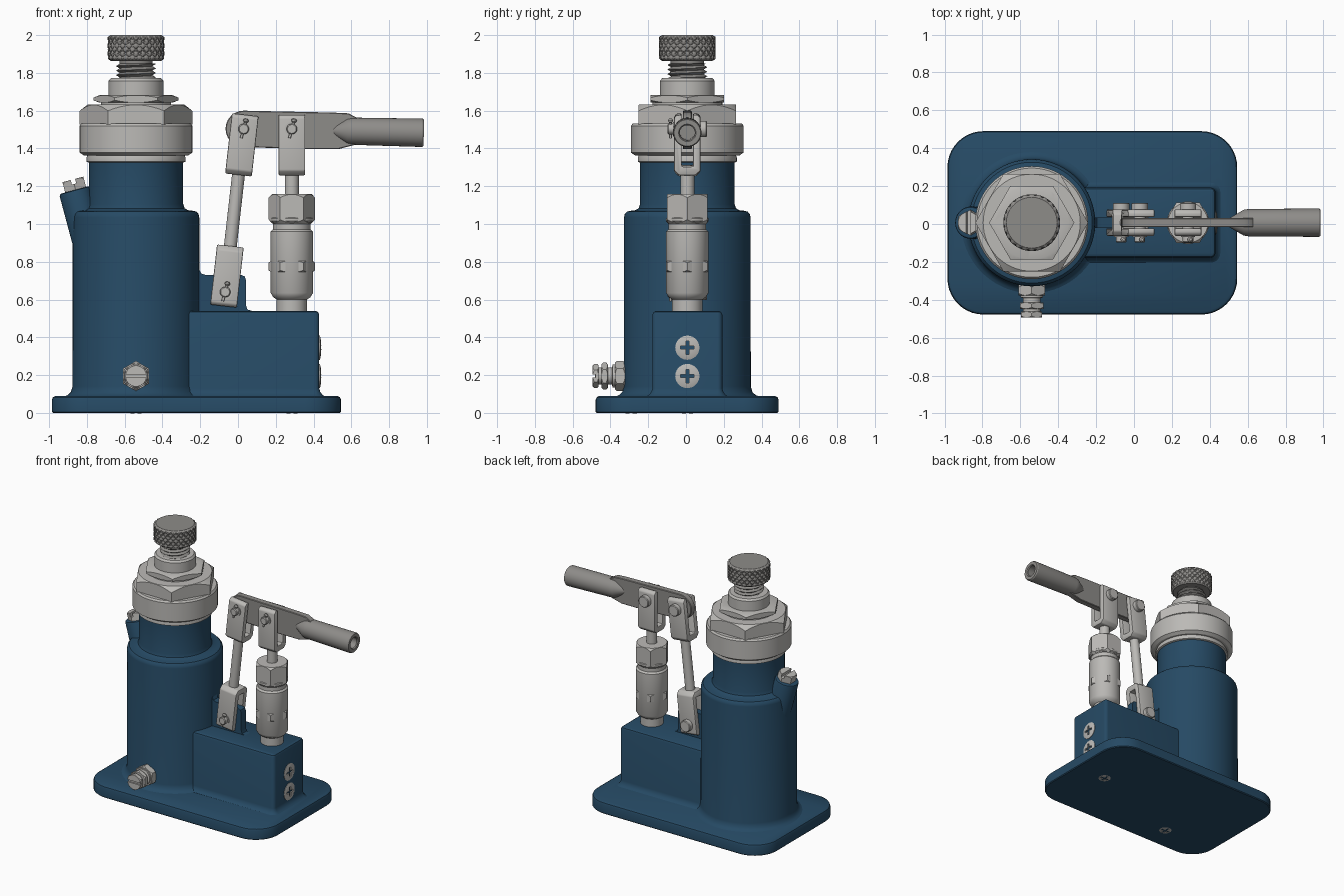
import bpy, bmesh
from math import sin, cos, pi, radians, atan2, hypot
from mathutils import Vector, Euler

if "Cube" in bpy.data.objects:
    bpy.data.objects.remove(bpy.data.objects["Cube"])

C = 0.007          # y of the model's symmetry plane
RAM, PUMP = -0.54, 0.285   # x of the two vertical axes


def material(name, rgb):
    m = bpy.data.materials.new(name)
    m.diffuse_color = (*rgb, 1)
    m.use_nodes = True
    m.node_tree.nodes["Principled BSDF"].inputs["Base Color"].default_value = m.diffuse_color
    return m


BLUE = material("blue_paint", (0.019, 0.068, 0.128))
STEEL = material("light_steel", (0.50, 0.49, 0.47))
DARK = material("dark_steel", (0.27, 0.262, 0.25))


def loft(name, rings, mat):
    """Skin a stack of equal rings and cap both ends."""
    bm = bmesh.new()
    rows = [[bm.verts.new(p) for p in ring] for ring in rings]
    n = len(rows[0])
    for a, b in zip(rows, rows[1:]):
        for i in range(n):
            j = (i + 1) % n
            bm.faces.new((a[i], a[j], b[j], b[i]))
    bm.faces.new(rows[0][::-1])
    bm.faces.new(rows[-1])
    bmesh.ops.recalc_face_normals(bm, faces=bm.faces)
    me = bpy.data.meshes.new(name)
    bm.to_mesh(me)
    bm.free()
    me.materials.append(mat)
    ob = bpy.data.objects.new(name, me)
    bpy.context.collection.objects.link(ob)
    return ob


def circle(r, z, n, phase=0):
    return [(r * cos(2 * pi * i / n + phase), r * sin(2 * pi * i / n + phase), z) for i in range(n)]


def lathe(name, profile, mat=STEEL, n=64):
    return loft(name, [circle(r, z, n) for r, z in profile], mat)


def relief(name, z0, z1, fn, nu, nv, mat):
    """Cylinder whose radius is a function of angle and height."""
    rings = []
    for k in range(nv + 1):
        z = z0 + (z1 - z0) * k / nv
        ang = [2 * pi * i / nu for i in range(nu)]
        rings.append([(fn(a, z) * cos(a), fn(a, z) * sin(a), z) for a in ang])
    return loft(name, rings, mat)


def slab(name, pts, half, mat, axis="Y"):
    """Extrude a flat outline by +-half along x or y."""
    put = (lambda p, d: (p[0], d, p[1])) if axis == "Y" else (lambda p, d: (d, p[0], p[1]))
    return loft(name, [[put(p, d) for p in pts] for d in (-half, half)], mat)


def rounded(name, x0, x1, y0, y1, r, layers, mat, n=10):
    """Rounded rectangle lofted through (z, outward offset) layers."""
    rings = []
    for z, o in layers:
        ring = []
        for q, (cx, cy) in enumerate([(x1 - r, y1 - r), (x0 + r, y1 - r), (x0 + r, y0 + r), (x1 - r, y0 + r)]):
            for i in range(n + 1):
                a = (q + i / n) * pi / 2
                ring.append((cx + (r + o) * cos(a), cy + (r + o) * sin(a), z))
        rings.append(ring)
    return loft(name, rings, mat)


def apply_mod(ob, kind, **props):
    m = ob.modifiers.new(kind, kind)
    for k, v in props.items():
        setattr(m, k, v)
    bpy.context.view_layer.objects.active = ob
    bpy.ops.object.modifier_apply(modifier=m.name)


def boolean(ob, tool, op="DIFFERENCE"):
    apply_mod(ob, "BOOLEAN", object=tool, operation=op, solver="EXACT")
    bpy.data.objects.remove(tool)
    return ob


def bevel(ob, width, seg=2):
    apply_mod(ob, "BEVEL", width=width, segments=seg, limit_method="ANGLE", angle_limit=radians(40))
    return ob


def nut(name, r, z0, z1, c, phase=0, bottom=True):
    """Hexagon with cone-chamfered corners."""
    ob = loft(name, [circle(r, z, 6, phase) for z in (z0, z1)], STEEL)
    low = [(r * 0.86, z0), (r * 1.01, z0 + c)] if bottom else [(r * 1.01, z0 - 0.01)]
    return boolean(ob, lathe("cone", low + [(r * 1.01, z1 - c), (r * 0.86, z1)], STEEL, 60), "INTERSECT")


def slot(ob, length, width, z0, cross=False):
    for a in ([0, 1] if cross else [0]):
        s = (width, length) if a else (length, width)
        tool = loft("slot_tool", [[(x * s[0], y * s[1], z) for x, y in ((-1, -1), (1, -1), (1, 1), (-1, 1))]
                                  for z in (z0, z0 + 0.2)], STEEL)
        boolean(ob, tool)
    return ob


def place(ob, x, y, z, rx=0, ry=0):
    ob.location = (x, y, z)
    ob.rotation_euler = Euler((radians(rx), radians(ry), 0))
    return ob


# --- painted casting ---
rounded("base_plate", -0.985, 0.545, -0.478, 0.49, 0.19,
        [(0, -0.006), (0.006, 0), (0.07, 0), (0.082, -0.005), (0.09, -0.018)], BLUE)
place(lathe("cylinder_body", [(0.385, 0.085), (0.362, 0.094), (0.345, 0.11), (0.336, 0.14), (0.335, 1.035), (0.331, 1.053),
      (0.319, 1.066), (0.30, 1.07), (0.275, 1.073), (0.258, 1.083), (0.25, 1.105), (0.25, 1.335)], BLUE, 96), RAM, C, 0)
rounded("pump_block", -0.50, 0.43, C - 0.185, C + 0.185, 0.025,
        [(0.085, 0.034), (0.095, 0.018), (0.11, 0.006), (0.13, 0), (0.52, 0), (0.533, -0.006), (0.54, -0.018)], BLUE, 5)
lug = slab("link_lug", [(-0.3, 0.5), (0.075, 0.5), (0.075, 0.54), (0.05, 0.547), (0.042, 0.57), (0.042, 0.705), (0.035, 0.723),
           (0.018, 0.73), (-0.17, 0.73), (-0.195, 0.738), (-0.205, 0.76), (-0.3, 0.76)], 0.028, BLUE)
place(lug, 0, C, 0)
place(lathe("filler_boss", [(0.085, -0.6), (0.085, -0.012), (0.081, -0.003), (0.072, 0)], BLUE, 48), -0.865, C, 1.18, ry=-15)
place(slot(nut("filler_screw", 0.066, -0.01, 0.055, 0.012, pi / 6), 0.012, 0.1, 0.03), -0.86, C, 1.183, ry=-15)

# --- gland, nuts and ram screw on the main cylinder ---
place(lathe("seal_ring", [(0.25, 1.325), (0.262, 1.33), (0.262, 1.352), (0.255, 1.37)], n=96), RAM, C, 0)
place(lathe("gland_collar", [(0.275, 1.362), (0.298, 1.378), (0.298, 1.52), (0.288, 1.533)], n=96), RAM, C, 0)
place(nut("gland_hex", 0.298, 1.528, 1.632, 0.035, bottom=False), RAM, C, 0)
place(lathe("gland_washer", [(0.185, 1.62), (0.185, 1.65)]), RAM, C, 0)
place(nut("lock_nut", 0.225, 1.642, 1.682, 0.014), RAM, C, 0)
place(lathe("ram_sleeve", [(0.145, 1.67), (0.145, 1.758), (0.133, 1.772)]), RAM, C, 0)
tri = lambda t: abs((t % 1) * 2 - 1)
place(relief("ram_thread", 1.765, 1.85, lambda a, z: 0.086 + 0.02 * tri(z / 0.024 - a / (2 * pi)), 64, 30, DARK), RAM, C, 0)
place(lathe("ram_neck", [(0.088, 1.84), (0.088, 1.872)], DARK), RAM, C, 0)


def knurl(a, z):
    u, v = 24 * a / (2 * pi), (z - 1.86) / 0.042
    edge = min(1, (z - 1.864) / 0.01, (2.0 - z) / 0.01)
    return 0.134 + 0.008 * edge + 0.008 * min(1, 2.2 * min(tri(u + v), tri(u - v))) * edge


place(relief("knurled_knob", 1.864, 2.0, knurl, 192, 28, DARK), RAM, C, 0)

# --- pump barrel ---
place(lathe("pump_barrel", [(0.08, 0.53), (0.08, 0.6), (0.098, 0.612), (0.112, 0.635), (0.112, 0.96), (0.1, 0.972),
      (0.1, 1.0), (0.112, 1.015), (0.112, 1.03), (0.1, 1.04)]), PUMP, C, 0)
place(nut("barrel_hex", 0.123, 0.742, 0.808, 0.014), PUMP, C, 0)
place(nut("barrel_cap", 0.123, 1.005, 1.158, 0.02), PUMP, C, 0)
place(lathe("piston_rod", [(0.037, 1.14), (0.037, 1.28)], n=32), PUMP, C, 0)


# --- clevises, link and pins ---
def clevis(name, x, z, ry):
    u = [(-0.07, -0.22), (-0.045, -0.245), (0.045, -0.245), (0.07, -0.22), (0.07, 0.06), (0.055, 0.075),
         (0.03, 0.075), (0.03, -0.2), (-0.03, -0.2), (-0.03, 0.075), (-0.055, 0.075), (-0.07, 0.06)]
    place(bevel(slab(name, u, 0.071, STEEL, "X"), 0.007), x, C, z, ry=ry)
    pin = lathe(name + "_pin", [(0.038, -0.105), (0.043, -0.1), (0.043, -0.066), (0.03, -0.066), (0.03, 0.066),
                (0.038, 0.066), (0.038, 0.076), (0.028, 0.076), (0.028, 0.1), (0.023, 0.105)], n=32)
    place(pin, x, C, z, rx=90)
    place(lathe(name + "_cotter", [(0.007, -0.05), (0.007, 0.035), (0.014, 0.042), (0.014, 0.05), (0.007, 0.056)], n=12),
          x, C - 0.089, z, ry=15)


low, high = Vector((-0.068, 0.64)), Vector((0.03, 1.503))
d = high - low
tilt = atan2(d.x, d.y) * 180 / pi
clevis("link_lower_clevis", low.x, low.y, 180 + tilt)
clevis("link_upper_clevis", high.x, high.y, tilt)
clevis("piston_clevis", PUMP, 1.503, 0)
place(lathe("link_rod", [(0.034, 0.22), (0.034, d.length - 0.22)], n=32), low.x, C, low.y, ry=tilt)

# --- lever with hollow handle socket ---
end = [(0.03 + 0.096 * cos(radians(a)), 1.504 + 0.096 * sin(radians(a))) for a in range(90, 271, 15)]
blade = end + [(0.35, 1.396), (0.53, 1.396), (0.63, 1.422), (0.64, 1.49), (0.63, 1.562), (0.585, 1.586), (0.5, 1.59)]
place(bevel(slab("lever_blade", blade, 0.024, DARK), 0.004, 1), 0, C, 0)
place(lathe("lever_socket", [(0.012, 0), (0.03, 0.03), (0.068, 0.095), (0.072, 0.12), (0.075, 0.492), (0.07, 0.5),
      (0.046, 0.5), (0.04, 0.493), (0.04, 0.3)], DARK, 48), 0.484, C, 1.494, ry=91.3)

# --- release valve on the front ---
for part in (nut("valve_hex", 0.08, 0, 0.055, 0.012, pi / 6),
             lathe("valve_stem", [(0.06, 0.04), (0.06, 0.066), (0.046, 0.07), (0.046, 0.16)], n=32),
             nut("valve_lock_nut", 0.072, 0.092, 0.126, 0.01, pi / 6),
             slot(nut("valve_tip", 0.064, 0.14, 0.172, 0.01, pi / 6), 0.1, 0.008, 0.158)):
    place(part, RAM, C, 0.195, rx=90)
    part.location.y = -0.322

# --- cross-head plugs on the block end and under the base ---
for name, loc, rx, ry in (("lower_end_plug", (0.43, C, 0.195), 0, 90), ("upper_end_plug", (0.43, C, 0.345), 0, 90),
                          ("pump_base_plug", (PUMP, C, 0.008), 180, 0), ("valve_base_plug", (RAM, -0.29, 0.008), 180, 0)):
    plug = lathe(name, [(0.064, -0.03), (0.064, 0.003), (0.052, 0.007), (0.03, 0.01), (0.008, 0.011)], n=40)
    place(slot(plug, 0.036, 0.008, -0.012, True), *loc, rx, ry)

# smooth shading with crisp edges everywhere
for ob in bpy.context.collection.objects:
    bpy.ops.object.select_all(action="DESELECT")
    ob.select_set(True)
    bpy.context.view_layer.objects.active = ob
    bpy.ops.object.shade_smooth_by_angle(angle=radians(32))
